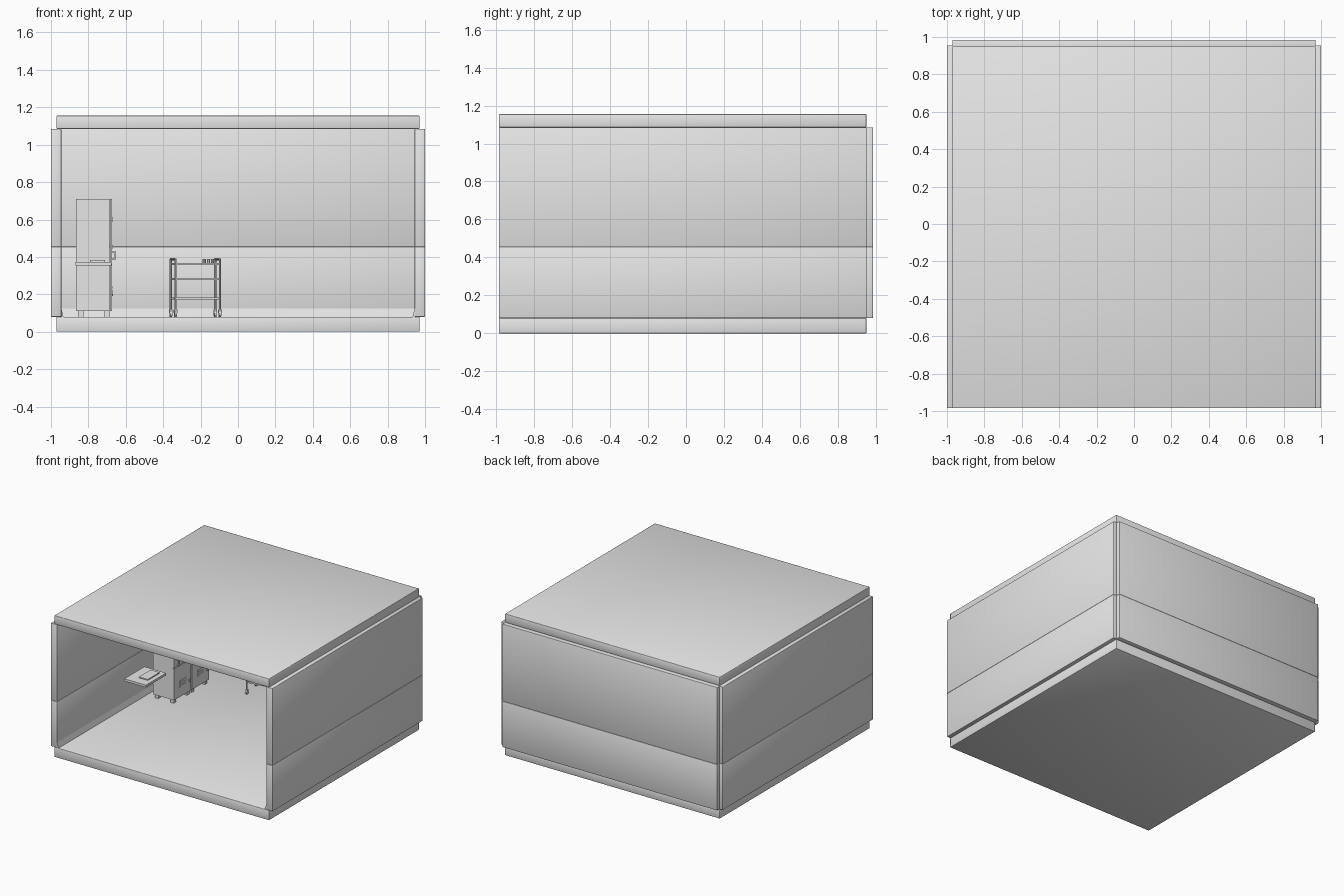
import bpy, bmesh, math
from mathutils import Matrix, Vector

cube = bpy.data.objects.get("Cube")
if cube:
    bpy.data.objects.remove(cube, do_unlink=True)

grey = bpy.data.materials.new("light_grey")
grey.use_nodes = True
grey.diffuse_color = (0.8, 0.8, 0.8, 1)
grey.node_tree.nodes["Principled BSDF"].inputs["Base Color"].default_value = (0.8, 0.8, 0.8, 1)


def finish(name, bm, smooth=False):
    bmesh.ops.recalc_face_normals(bm, faces=bm.faces)
    mesh = bpy.data.meshes.new(name)
    bm.to_mesh(mesh)
    bm.free()
    mesh.materials.append(grey)
    for p in mesh.polygons:
        p.use_smooth = smooth
    ob = bpy.data.objects.new(name, mesh)
    bpy.context.collection.objects.link(ob)
    return ob


def add_box(bm, lo, hi):
    lo, hi = Vector(lo), Vector(hi)
    m = Matrix.Translation((lo + hi) / 2) @ Matrix.Diagonal((*(hi - lo), 1))
    bmesh.ops.create_cube(bm, size=1, matrix=m)


def boxes(name, spans):
    bm = bmesh.new()
    for lo, hi in spans:
        add_box(bm, lo, hi)
    return finish(name, bm)


def panel(name, lo, hi):
    """Slab with a tiny softened edge."""
    bm = bmesh.new()
    add_box(bm, lo, hi)
    bmesh.ops.bevel(bm, geom=bm.edges[:], offset=0.003, segments=2,
                    profile=0.5, affect='EDGES')
    return finish(name, bm, smooth=True)


def tube(bm, a, b, r, sides=10):
    a, b = Vector(a), Vector(b)
    rot = (b - a).to_track_quat('Z', 'Y').to_matrix().to_4x4()
    bmesh.ops.create_cone(bm, cap_ends=True, segments=sides, radius1=r, radius2=r,
                          depth=(b - a).length,
                          matrix=Matrix.Translation((a + b) / 2) @ rot)


# Shell: floor, roof and split wall panels
FLOOR, JOINT, CEILING, TOP = 0.08, 0.455, 1.085, 1.155
panel("floor_slab", (-0.97, -0.985, 0), (0.97, 0.95, FLOOR))
panel("roof_slab", (-0.97, -0.985, CEILING), (0.97, 0.95, TOP))
for level, z0, z1 in (("lower", FLOOR, JOINT), ("upper", JOINT, CEILING)):
    panel(level + "_right_wall", (-1, -0.985, z0), (-0.945, 0.955, z1))
    panel(level + "_left_wall", (0.945, -0.985, z0), (1, 0.955, z1))
    panel(level + "_back_wall", (-0.97, 0.93, z0), (0.97, 0.985, z1))


# Sloped skirting along the foot of each wall
def skirting(name, start, end, inward):
    bm = bmesh.new()
    inward = Vector(inward)
    offsets = (Vector((0, 0, 0)), inward * 0.012, Vector((0, 0, 0.045)))
    rings = [[bm.verts.new(Vector(p) + o) for o in offsets] for p in (start, end)]
    for ring in rings:
        bm.faces.new(ring)
    for i in range(3):
        j = (i + 1) % 3
        bm.faces.new((rings[0][i], rings[0][j], rings[1][j], rings[1][i]))
    finish(name, bm)


for side, s in (("left", 1), ("right", -1)):
    skirting(side + "_skirting", (s * 0.945, -0.985, FLOOR), (s * 0.945, 0.93, FLOOR), (-s, 0, 0))
skirting("back_skirting", (-0.945, 0.93, FLOOR), (0.945, 0.93, FLOOR), (0, -1, 0))


# Two tall cabinets with doors facing the left wall
def cabinet(name, y0, y1):
    x0, x1 = -0.865, -0.675
    boxes(name + "_body", [((x0, y0, 0.11), (x1 - 0.012, y1, 0.71))])
    boxes(name + "_doors", [((x1 - 0.01, y0, 0.11), (x1, y1, 0.365)),
                            ((x1 - 0.01, y0, 0.372), (x1, y1, 0.71))])
    feet = []
    for x in (x0 + 0.01, x1 - 0.04):
        for y in (y0 + 0.01, y1 - 0.04):
            feet.append(((x, y, FLOOR), (x + 0.03, y + 0.03, 0.11)))
    boxes(name + "_feet", feet)
    hy = y0 + 0.035
    boxes(name + "_handle", [((x1, hy, 0.385), (x1 + 0.022, hy + 0.012, 0.393)),
                             ((x1, hy, 0.422), (x1 + 0.022, hy + 0.012, 0.43)),
                             ((x1 + 0.015, hy, 0.385), (x1 + 0.022, hy + 0.012, 0.43))])
    boxes(name + "_hinges", [((x1, y1 - 0.03, z), (x1 + 0.006, y1 - 0.01, z + 0.02))
                             for z in (0.19, 0.445, 0.59)])
    boxes(name + "_vent", [((x1, y0 + 0.07, z), (x1 + 0.004, y0 + 0.15, z + 0.012))
                           for z in (0.19, 0.21, 0.23)])


cabinet("front_cabinet", 0.14, 0.36)
cabinet("rear_cabinet", 0.37, 0.59)

# Shelf with a flat tray on it
boxes("shelf", [((-0.87, -0.225, 0.355), (-0.675, 0.035, 0.374))])
boxes("shelf_tray", [((-0.79, -0.15, 0.374), (-0.71, 0.0, 0.383))])

# Trolley, built around its own centre and turned slightly
trolley = []
HX, HY = 0.12, 0.08
bm = bmesh.new()
for sx in (-1, 1):
    for sy in (-1, 1):
        tube(bm, (sx * HX, sy * HY, 0.115), (sx * HX, sy * HY, 0.39), 0.006)
    tube(bm, (sx * HX, -HY, 0.388), (sx * HX, HY, 0.388), 0.006)
trolley.append(finish("trolley_frame", bm))
trolley.append(boxes("trolley_shelves", [((-HX, -HY, z), (HX, HY, z + 0.012))
                                         for z in (0.172, 0.276, 0.356)]))
bm = bmesh.new()
for sx in (-1, 1):
    for sy in (-1, 1):
        x, y = sx * HX, sy * HY
        tube(bm, (x - 0.006, y, 0.097), (x + 0.006, y, 0.097), 0.017, 14)
        add_box(bm, (x - 0.009, y - 0.008, 0.1), (x + 0.009, y + 0.008, 0.12))
trolley.append(finish("trolley_casters", bm))
bm = bmesh.new()
for x in (0.045, 0.068, 0.09):
    tube(bm, (x, -0.02, 0.368), (x, -0.02, 0.39), 0.009)
trolley.append(finish("trolley_jars", bm))
for ob in trolley:
    ob.location = (-0.228, 0.69, 0)
    ob.rotation_euler = (0, 0, math.radians(9))
